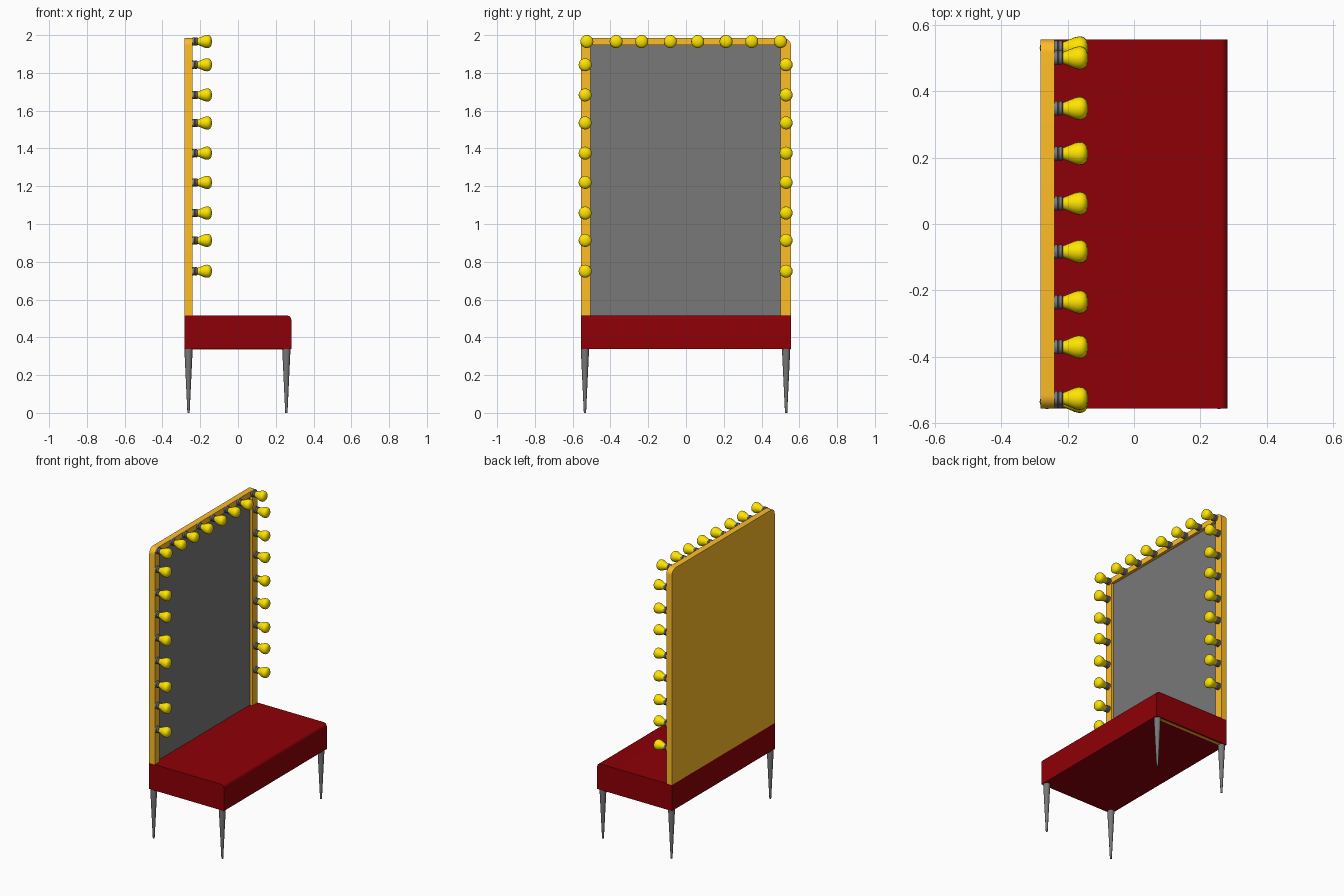
import bpy, bmesh, math
from mathutils import Matrix, Vector

if "Cube" in bpy.data.objects:
    bpy.data.objects.remove(bpy.data.objects["Cube"])


def material(name, rgb):
    m = bpy.data.materials.new(name)
    m.diffuse_color = (*rgb, 1)
    m.use_nodes = True
    m.node_tree.nodes["Principled BSDF"].inputs["Base Color"].default_value = m.diffuse_color
    return m


GOLD = material("gold", (1.0, 0.51, 0.02))
RED = material("red", (0.27, 0.0, 0.002))
YELLOW = material("yellow", (1.0, 0.78, 0.0))
GREY = material("dark_grey", (0.19, 0.19, 0.19))


def finish(name, bm, mat=None, smooth=True):
    bmesh.ops.recalc_face_normals(bm, faces=bm.faces[:])
    me = bpy.data.meshes.new(name)
    bm.to_mesh(me)
    bm.free()
    ob = bpy.data.objects.new(name, me)
    bpy.context.collection.objects.link(ob)
    if mat:
        me.materials.append(mat)
    if smooth:
        bpy.ops.object.select_all(action='DESELECT')
        ob.select_set(True)
        bpy.context.view_layer.objects.active = ob
        bpy.ops.object.shade_smooth_by_angle(angle=math.radians(35))
    return ob


def extrude(name, points, direction, mat=None):
    bm = bmesh.new()
    face = bm.faces.new([bm.verts.new(p) for p in points])
    new = bmesh.ops.extrude_face_region(bm, geom=[face])["geom"]
    bmesh.ops.translate(bm, vec=Vector(direction),
                        verts=[v for v in new if isinstance(v, bmesh.types.BMVert)])
    return finish(name, bm, mat)


def box(name, lo, hi, mat=None):
    bm = bmesh.new()
    size = [b - a for a, b in zip(lo, hi)]
    mid = [(a + b) / 2 for a, b in zip(lo, hi)]
    bmesh.ops.create_cube(bm, size=1, matrix=Matrix.Translation(mid) @ Matrix.Diagonal((*size, 1)))
    return finish(name, bm, mat, smooth=False)


def arc(cx, cy, r, a0, a1, n=8):
    return [(cx + r * math.cos(math.radians(a0 + (a1 - a0) * i / n)),
             cy + r * math.sin(math.radians(a0 + (a1 - a0) * i / n))) for i in range(n + 1)]


def lathe_x(name, profile, mat, sides=20):
    # profile is (x, radius), spun about the x axis
    bm = bmesh.new()
    verts = [bm.verts.new((x, r, 0)) for x, r in profile]
    edges = [bm.edges.new(p) for p in zip(verts, verts[1:])]
    bmesh.ops.spin(bm, geom=verts + edges, cent=(0, 0, 0), axis=(1, 0, 0),
                   angle=math.tau, steps=sides, use_duplicate=False)
    bmesh.ops.remove_doubles(bm, verts=bm.verts[:], dist=1e-5)
    return finish(name, bm, mat)


W, D = 0.555, 0.282
SEAT_Z, BASE_Z, TOP = 0.515, 0.338, 1.985

# upholstered base with rounded front top edge
seat = [(-D, BASE_Z), (D, BASE_Z)] + arc(D - 0.022, SEAT_Z - 0.022, 0.022, 0, 90) + [(-D, SEAT_Z)]
extrude("base_box", [(x, -W, z) for x, z in seat], (0, 2 * W, 0), RED)
box("under_rail", (-0.24, 0.525, BASE_Z - 0.002), (0.24, 0.545, BASE_Z + 0.01), GOLD)

# mirror frame, backing board and glass
R = 0.04
corner = arc(W - R, TOP - R, R, 0, 90) + arc(-W + R, TOP - R, R, 90, 180)
board = [(W, SEAT_Z)] + corner + [(-W, SEAT_Z)]
extrude("backing_board", [(-D, y, z) for y, z in board], (0.015, 0, 0), GOLD)
frame = board + [(-0.505, SEAT_Z), (-0.505, 1.948), (0.5, 1.948), (0.5, SEAT_Z)]
extrude("mirror_frame", [(-D + 0.015, y, z) for y, z in frame], (0.027, 0, 0), GOLD)
box("mirror_glass", (-D + 0.012, -0.505, SEAT_Z), (-D + 0.022, 0.5, 1.948), GREY)

# tapered legs
for x, xn in ((-0.262, "back"), (0.256, "front")):
    for y, yn in ((-0.535, "left"), (0.53, "right")):
        bm = bmesh.new()
        bmesh.ops.create_cone(bm, cap_ends=True, segments=16, radius1=0.006, radius2=0.022,
                              depth=BASE_Z, matrix=Matrix.Translation((x, y, BASE_Z / 2)))
        finish(f"{xn}_{yn}_leg", bm, GREY)

# one bulb and socket, then linked copies round the frame
bulb = lathe_x("bulb", [(0.024, 0), (0.024, 0.017), (0.034, 0.020), (0.048, 0.026),
                        (0.062, 0.032), (0.074, 0.0345), (0.084, 0.034), (0.092, 0.030),
                        (0.098, 0.022), (0.101, 0.011), (0.102, 0)], YELLOW)
socket = lathe_x("socket", [(-0.001, 0), (-0.001, 0.022), (0.010, 0.022), (0.012, 0.019),
                            (0.014, 0.022), (0.023, 0.022), (0.026, 0.018), (0.026, 0)], GREY)
side_z = (0.75, 0.913, 1.058, 1.22, 1.375, 1.535, 1.683, 1.843)
top_y = (-0.525, -0.37, -0.235, -0.083, 0.062, 0.212, 0.348, 0.5)
spots = [(y, z) for y in (-0.534, 0.53) for z in side_z] + [(y, 1.966) for y in top_y]
for i, (y, z) in enumerate(spots):
    for src in (bulb, socket):
        ob = src
        if i:
            ob = src.copy()
            ob.name = f"{src.data.name}_{i}"
            bpy.context.collection.objects.link(ob)
        ob.location = (-0.24, y, z)
